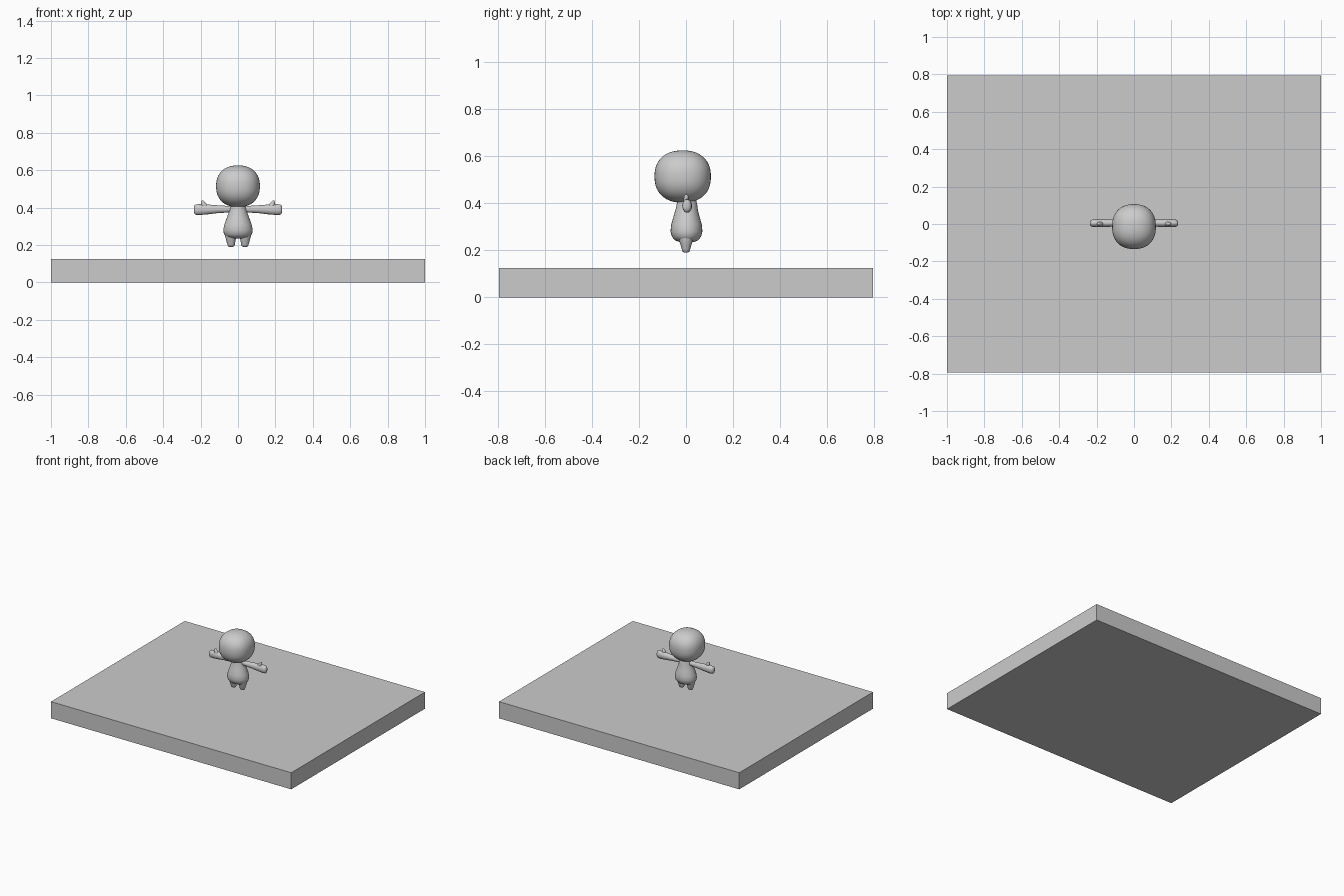
import bpy, bmesh, math
from mathutils import Vector

if "Cube" in bpy.data.objects:
    bpy.data.objects.remove(bpy.data.objects["Cube"])


def loft(name, rings, axis='Z', seg=28, mirror=False):
    """Skin elliptical rings (centre, radius u, radius v) along Z or X, with closed ends."""
    bm = bmesh.new()
    loops = []
    for (cx, cy, cz), ru, rv in rings:
        loop = []
        for i in range(seg):
            a = 2 * math.pi * i / seg
            u, v = ru * math.cos(a), rv * math.sin(a)
            off = (u, v, 0) if axis == 'Z' else (0, u, v)
            loop.append(bm.verts.new((cx + off[0], cy + off[1], cz + off[2])))
        loops.append(loop)
    for a, b in zip(loops, loops[1:]):
        for i in range(seg):
            j = (i + 1) % seg
            bm.faces.new((a[i], a[j], b[j], b[i]))
    bm.faces.new(loops[0])
    bm.faces.new(loops[-1])
    return finish(name, bm, mirror)


def finish(name, bm, mirror=False, smooth=True):
    bmesh.ops.recalc_face_normals(bm, faces=bm.faces)
    mesh = bpy.data.meshes.new(name)
    bm.to_mesh(mesh)
    bm.free()
    obj = bpy.data.objects.new(name, mesh)
    bpy.context.collection.objects.link(obj)
    if mirror:
        obj.modifiers.new("mirror", 'MIRROR').use_mirror_merge = False
    if smooth:
        bpy.context.view_layer.objects.active = obj
        bpy.ops.object.select_all(action='DESELECT')
        obj.select_set(True)
        bpy.ops.object.shade_smooth_by_angle(angle=math.radians(60))
    return obj


# Base slab
bm = bmesh.new()
bmesh.ops.create_cube(bm, size=1)
bmesh.ops.scale(bm, vec=(2, 1.59, 0.125), verts=bm.verts)
bmesh.ops.translate(bm, vec=(0, 0, 0.0625), verts=bm.verts)
finish("base_slab", bm, smooth=False)

# Head: slightly squared-off ball
bm = bmesh.new()
bmesh.ops.create_uvsphere(bm, u_segments=48, v_segments=32, radius=1)
for v in bm.verts:
    d = v.co.normalized()
    n = sum(abs(c) ** 2.3 for c in d) ** (1 / 2.3)
    p = d / n
    v.co = Vector((p.x * 0.117, p.y * 0.12 - 0.014, p.z * 0.111 + 0.514))
finish("head", bm)

# Pear-shaped torso, flaring to the hips
loft("torso", [((0, 0.003, 0.235), 0.035, 0.030),
               ((0, 0.002, 0.243), 0.062, 0.050),
               ((0, 0.002, 0.258), 0.075, 0.062),
               ((0, 0.002, 0.280), 0.079, 0.068),
               ((0, 0.002, 0.310), 0.073, 0.065),
               ((0, 0.002, 0.345), 0.060, 0.055),
               ((0, 0.003, 0.375), 0.049, 0.047),
               ((0, 0.004, 0.400), 0.043, 0.043),
               ((0, 0.002, 0.425), 0.038, 0.038)])

# Tapered stubby legs
loft("legs", [((0.037, 0, 0.190), 0.010, 0.008),
              ((0.037, 0, 0.194), 0.017, 0.014),
              ((0.037, 0, 0.202), 0.020, 0.017),
              ((0.038, 0, 0.225), 0.025, 0.024),
              ((0.039, 0, 0.245), 0.030, 0.031),
              ((0.038, 0, 0.265), 0.032, 0.036)], seg=20, mirror=True)

# Straight arms widening to blunt hands
loft("arms", [((0.020, 0.004, 0.392), 0.015, 0.016),
              ((0.045, 0.004, 0.391), 0.016, 0.017),
              ((0.110, 0.005, 0.391), 0.019, 0.021),
              ((0.160, 0.005, 0.390), 0.021, 0.026),
              ((0.205, 0.005, 0.389), 0.021, 0.029),
              ((0.225, 0.004, 0.389), 0.019, 0.028),
              ((0.233, 0.003, 0.389), 0.014, 0.022),
              ((0.236, 0.003, 0.389), 0.006, 0.011)], axis='X', seg=20, mirror=True)

# Thumbs pointing up
loft("thumbs", [((0.178, 0.001, 0.400), 0.018, 0.013),
                ((0.182, 0.001, 0.417), 0.015, 0.011),
                ((0.187, 0.001, 0.428), 0.011, 0.010),
                ((0.189, 0.001, 0.435), 0.007, 0.007),
                ((0.190, 0.001, 0.438), 0.003, 0.003)], seg=16, mirror=True)
